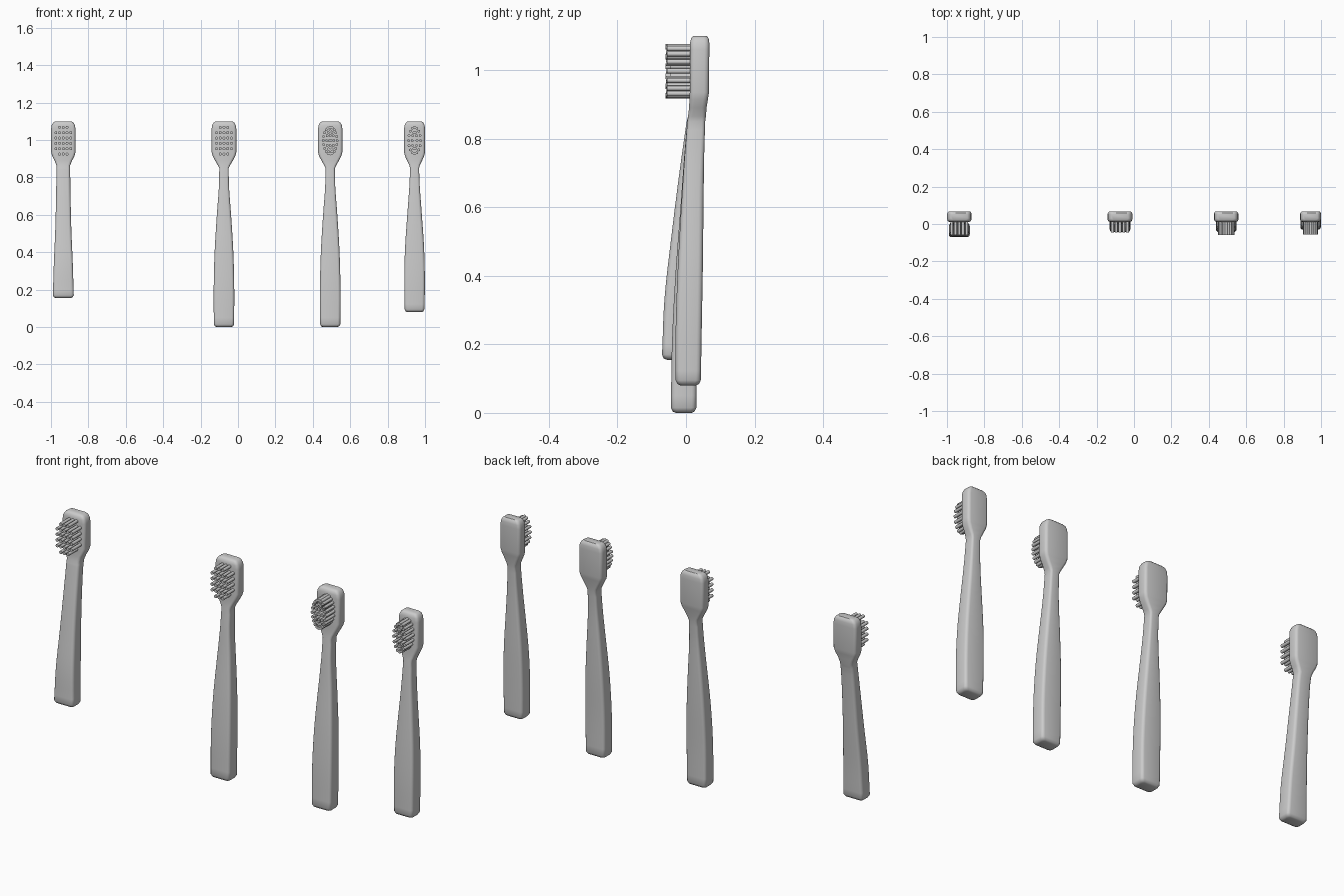
import bpy, bmesh, math
from mathutils import Vector, Matrix

if "Cube" in bpy.data.objects:
    bpy.data.objects.remove(bpy.data.objects["Cube"])

# Shared head rings: (z, half-width factor, front y, back y)
HEAD = [(0.865, 0.50, 0.006, 0.058), (0.89, 0.72, 0.009, 0.060),
        (0.915, 0.92, 0.010, 0.064), (0.935, 1.0, 0.011, 0.067),
        (1.06, 1.0, 0.012, 0.068), (1.08, 0.95, 0.012, 0.068),
        (1.093, 0.83, 0.015, 0.066), (1.1, 0.67, 0.022, 0.060)]


def ring(bm, cx, z, hw, y0, y1):
    """Rounded-rectangle cross-section."""
    cy, hd = (y0 + y1) / 2, (y1 - y0) / 2
    r = min(0.014, hw * 0.4, hd * 0.6)
    pts = []
    for k, (sx, sy) in enumerate([(1, 1), (-1, 1), (-1, -1), (1, -1)]):
        for j in range(4):
            a = math.radians(90 * k + 30 * j)
            pts.append((cx + sx * (hw - r) + r * math.cos(a),
                        cy + sy * (hd - r) + r * math.sin(a), z))
    return [bm.verts.new(p) for p in pts]


def finish(bm, name, angle):
    bmesh.ops.recalc_face_normals(bm, faces=bm.faces[:])
    me = bpy.data.meshes.new(name)
    bm.to_mesh(me)
    bm.free()
    ob = bpy.data.objects.new(name, me)
    bpy.context.collection.objects.link(ob)
    bpy.ops.object.select_all(action='DESELECT')
    bpy.context.view_layer.objects.active = ob
    ob.select_set(True)
    bpy.ops.object.shade_smooth_by_angle(angle=math.radians(angle))


def body(name, cx, head_hw, keys):
    """Loft the handle, neck and head as one skin with a rounded foot."""
    z, w, a, b = keys[0]
    rows = [(z, w - 0.015, a + 0.014, b - 0.014), (z + 0.004, w - 0.006, a + 0.005, b - 0.005),
            (z + 0.015, w, a, b)]
    # Hermite-smoothed handle
    for i in range(len(keys) - 1):
        k0, k1 = keys[i], keys[i + 1]
        km, kp = keys[max(i - 1, 0)], keys[min(i + 2, len(keys) - 1)]
        for s in range(1, 5):
            t = s / 4
            zz = k0[0] + (k1[0] - k0[0]) * t
            row = [zz]
            for c in (1, 2, 3):
                d = k1[0] - k0[0]
                m0 = (k1[c] - km[c]) / (k1[0] - km[0]) * d
                m1 = (kp[c] - k0[c]) / (kp[0] - k0[0]) * d
                row.append((2*t**3 - 3*t*t + 1) * k0[c] + (t**3 - 2*t*t + t) * m0
                           + (3*t*t - 2*t**3) * k1[c] + (t**3 - t*t) * m1)
            rows.append(tuple(row))
    neck = keys[-1][1]
    for z, f, a, b in HEAD:
        hw = head_hw * f
        rows.append((z, max(hw, neck) if z < 1 else hw, a, b))
    bm = bmesh.new()
    rings = [ring(bm, cx, *r) for r in rows]
    n = len(rings[0])
    for r0, r1 in zip(rings, rings[1:]):
        for i in range(n):
            bm.faces.new((r0[i], r0[(i + 1) % n], r1[(i + 1) % n], r1[i]))
    bm.faces.new(rings[0][::-1])
    bm.faces.new(rings[-1])
    finish(bm, name, 40)


def bristles(name, cx, spots, tip, r):
    bm = bmesh.new()
    base = 0.025
    for x, z in spots:
        m = Matrix.Translation(Vector((cx + x, (base + tip) / 2, z))) @ Matrix.Rotation(math.pi / 2, 4, 'X')
        bmesh.ops.create_cone(bm, cap_ends=True, segments=10, radius1=r, radius2=r,
                              depth=base - tip, matrix=m)
    finish(bm, name, 40)


def grid_spots():
    return [((c - 2) * 0.02, 0.925 + row * 0.0285) for row in range(6) for c in range(5)
            if 0 < row < 5 or 0 < c < 4]


def oval_spots(rings):
    return [(rx * math.cos(2 * math.pi * i / n), 0.997 + rz * math.sin(2 * math.pi * i / n))
            for n, rx, rz in rings for i in range(n)]


# Handle keys: (z, half width, front y, back y)
curved = [(0.155, 0.056, -0.070, 0.002), (0.33, 0.051, -0.063, 0.010), (0.52, 0.043, -0.042, 0.024),
          (0.68, 0.039, -0.022, 0.036), (0.81, 0.037, -0.004, 0.048), (0.85, 0.037, 0.002, 0.054)]
long = [(0.005, 0.054, -0.044, 0.030), (0.2, 0.055, -0.041, 0.033), (0.4, 0.050, -0.031, 0.040),
        (0.6, 0.038, -0.016, 0.046), (0.75, 0.027, -0.005, 0.050), (0.85, 0.025, 0.004, 0.056)]
short = [(0.08, 0.053, -0.030, 0.043), (0.25, 0.055, -0.030, 0.046), (0.42, 0.051, -0.024, 0.049),
         (0.6, 0.039, -0.014, 0.051), (0.75, 0.028, -0.004, 0.053), (0.85, 0.024, 0.004, 0.056)]

long[0] = (0.0,) + long[0][1:]

body("toothbrush_body_1", -0.934, 0.065, curved)
body("toothbrush_body_2", -0.075, 0.066, long)
body("toothbrush_body_3", 0.493, 0.065, long)
body("toothbrush_body_4", 0.944, 0.056, short)

# Bristle tufts
bristles("bristles_1", -0.934, grid_spots(), -0.06, 0.008)
bristles("bristles_2", -0.075, grid_spots(), -0.045, 0.008)
bristles("bristles_3", 0.493, oval_spots([(20, 0.037, 0.071), (12, 0.019, 0.052), (4, 0.004, 0.027)]), -0.058, 0.0075)
bristles("bristles_4", 0.944, oval_spots([(16, 0.032, 0.071), (10, 0.013, 0.045)]), -0.056, 0.0075)
